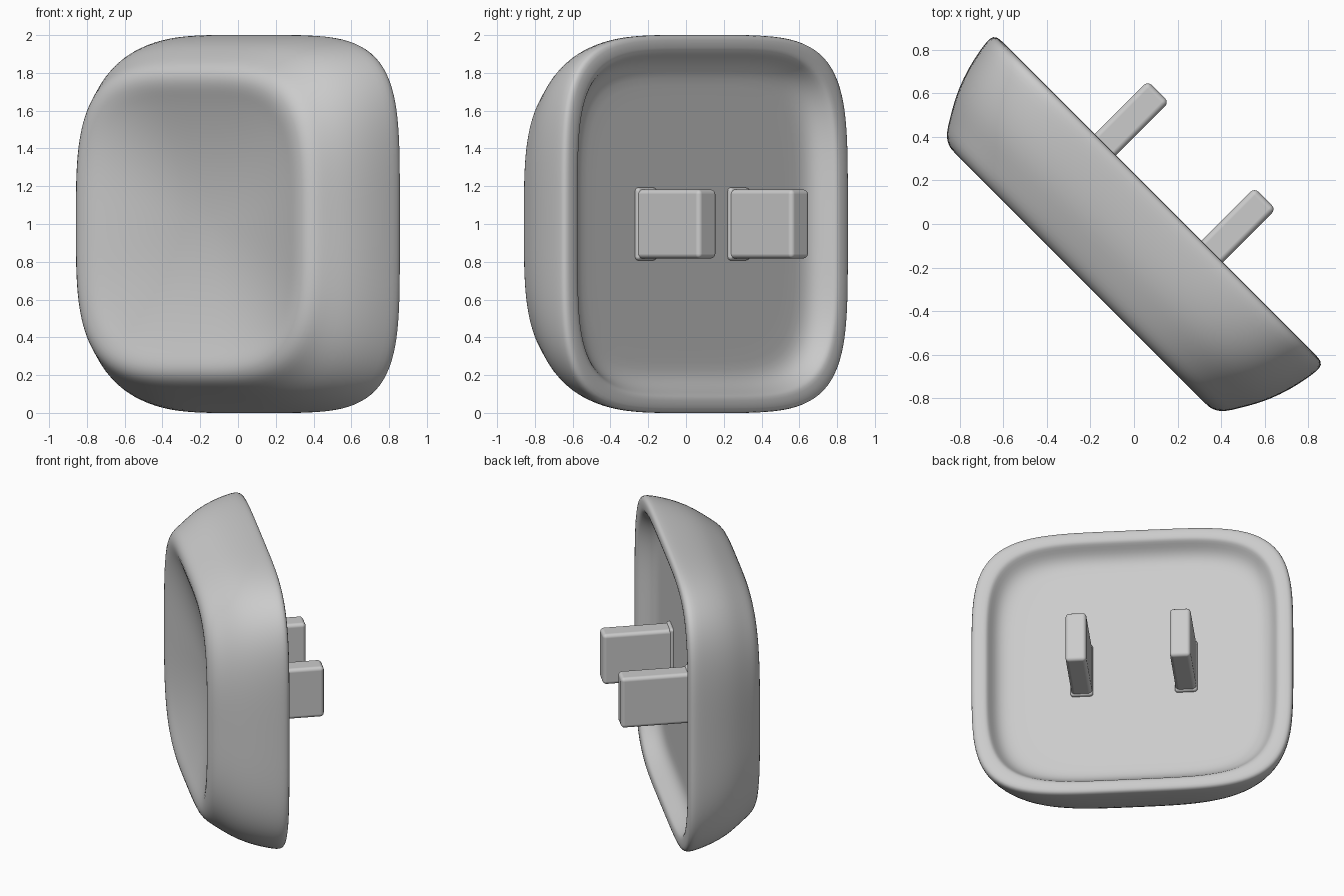
import bpy, bmesh, math

cube = bpy.data.objects.get("Cube")
if cube:
    bpy.data.objects.remove(cube)

grey = bpy.data.materials.new("plain grey")
grey.use_nodes = True
colour = (0.6, 0.6, 0.6, 1)
grey.diffuse_color = colour
grey.node_tree.nodes["Principled BSDF"].inputs["Base Color"].default_value = colour

# Local frame: x is width, y is depth towards the back, z is height
TURN = -math.pi / 4
SEGMENTS = 96


def finish(bm, name, centre=(0, 0)):
    """Turn a bmesh into a smooth grey object, set diagonally."""
    bmesh.ops.recalc_face_normals(bm, faces=bm.faces)
    mesh = bpy.data.meshes.new(name)
    bm.to_mesh(mesh)
    bm.free()
    mesh.materials.append(grey)
    mesh.shade_smooth()
    obj = bpy.data.objects.new(name, mesh)
    bpy.context.collection.objects.link(obj)
    u, n = centre
    c = math.cos(TURN)
    obj.location = ((u + n) * c, (n - u) * c, 1)
    obj.rotation_euler.z = TURN
    return obj


def add_ring(bm, half_width, half_height, depth, squareness):
    """A rounded square outline with bulging sides."""
    ring = []
    for i in range(SEGMENTS):
        a = 2 * math.pi * i / SEGMENTS
        c, s = math.cos(a), math.sin(a)
        r = (abs(c) ** squareness + abs(s) ** squareness) ** (-1 / squareness)
        ring.append(bm.verts.new((half_width * r * c, depth, half_height * r * s)))
    return ring


# Cap: dished front, bulging side, rounded rim and hollow back
EDGE_W, EDGE_H, EDGE_N, DISH, FLOOR = 0.70, 0.66, -0.322, 0.112, 0.037
profile = []
for k in range(1, 11):
    t = k / 10
    profile.append((EDGE_W * t, EDGE_H * t, EDGE_N + DISH * (1 - t * t), 2 + 1.6 * t))
profile += [(w, h, n, 3.6) for w, h, n in (
    (0.75, 0.705, -0.339), (0.79, 0.74, -0.349), (0.835, 0.78, -0.353),
    (0.877, 0.822, -0.338), (0.908, 0.853, -0.306))]
profile += [(w, h, n, 4.3 + 2.6 * n) for w, h, n in (
    (0.935, 0.882, -0.262), (0.972, 0.917, -0.2), (1.008, 0.952, -0.13),
    (1.043, 0.981, -0.03), (1.064, 0.998, 0.07), (1.07, 1.002, 0.12))]
profile += [(w, h, n, 4.6) for w, h, n in (
    (1.066, 0.999, 0.152), (1.043, 0.978, 0.165), (0.985, 0.93, 0.165),
    (0.965, 0.91, 0.157), (0.95, 0.895, 0.135), (0.92, 0.865, 0.085),
    (0.88, 0.825, 0.052), (0.82, 0.775, FLOOR), (0.75, 0.7, FLOOR))]
profile += [(w, w, FLOOR, 2) for w in (0.4, 0.1)]

bm = bmesh.new()
rings = [add_ring(bm, *p) for p in profile]
for a, b in zip(rings, rings[1:]):
    for i in range(SEGMENTS):
        j = (i + 1) % SEGMENTS
        bm.faces.new((a[i], a[j], b[j], b[i]))
for ring, depth in ((rings[0], EDGE_N + DISH), (rings[-1], FLOOR)):
    middle = bm.verts.new((0, depth, 0))
    for i in range(SEGMENTS):
        bm.faces.new((ring[i], ring[(i + 1) % SEGMENTS], middle))
cap = finish(bm, "cap")
smooth = cap.modifiers.new("smooth", "SUBSURF")
smooth.levels = smooth.render_levels = 1


def rounded_box(name, u, near, far, width, height, radius):
    bm = bmesh.new()
    bmesh.ops.create_cube(bm, size=1)
    bmesh.ops.scale(bm, vec=(width, far - near, height), verts=bm.verts)
    obj = finish(bm, name, (u, (near + far) / 2))
    bevel = obj.modifiers.new("rounding", "BEVEL")
    bevel.width, bevel.segments = radius, 4
    bevel.harden_normals = True


# Two prongs on the back, each with a slightly flared foot
for side, u in (("right", -0.35), ("left", 0.343)):
    rounded_box(side + "_prong", u, -0.02, 0.508, 0.138, 0.365, 0.025)
    rounded_box(side + "_prong_foot", u, -0.01, 0.062, 0.15, 0.385, 0.02)
